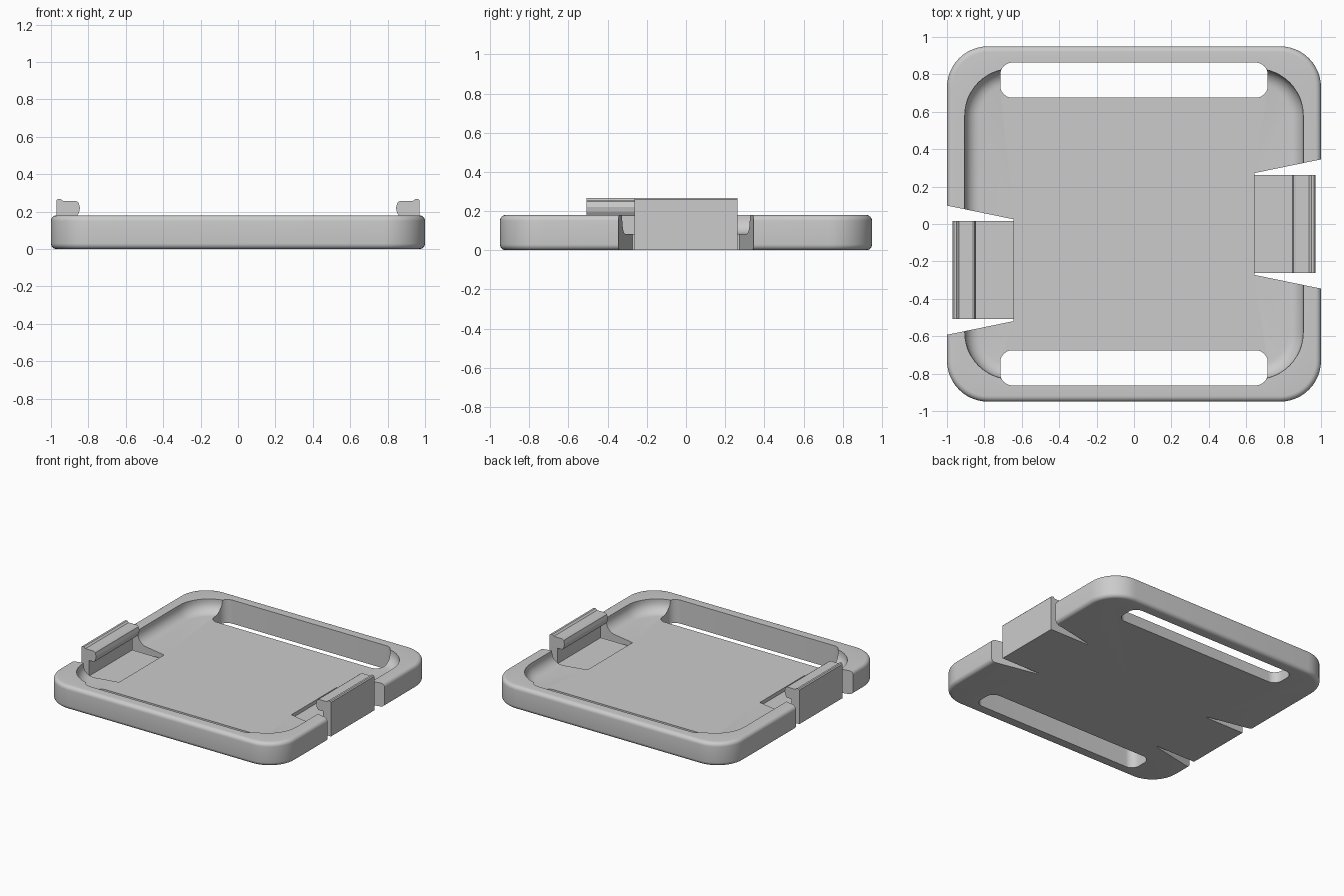
import bpy, bmesh, math

if "Cube" in bpy.data.objects:
    bpy.data.objects.remove(bpy.data.objects["Cube"])

grey = bpy.data.materials.new("light grey")
grey.diffuse_color = (0.6, 0.6, 0.6, 1)
grey.use_nodes = True
grey.node_tree.nodes["Principled BSDF"].inputs["Base Color"].default_value = grey.diffuse_color


def rounded_rect(hx, hy, r, z, cy=0.0, n=12):
    """Counter-clockwise ring of points around a rounded rectangle."""
    pts = []
    for k, (sx, sy) in enumerate([(1, 1), (-1, 1), (-1, -1), (1, -1)]):
        for i in range(n + 1):
            a = math.pi / 2 * (k + i / n)
            pts.append((sx * (hx - r) + r * math.cos(a),
                        cy + sy * (hy - r) + r * math.sin(a), z))
    return pts


def loft(name, rings):
    """Closed solid skinned through a list of rings with capped ends."""
    bm = bmesh.new()
    vs = [[bm.verts.new(p) for p in ring] for ring in rings]
    n = len(vs[0])
    for a, b in zip(vs, vs[1:]):
        for i in range(n):
            j = (i + 1) % n
            bm.faces.new((a[i], a[j], b[j], b[i]))
    bm.faces.new(vs[0][::-1])
    bm.faces.new(vs[-1])
    bmesh.ops.recalc_face_normals(bm, faces=bm.faces[:])
    me = bpy.data.meshes.new(name)
    bm.to_mesh(me)
    bm.free()
    me.materials.append(grey)
    ob = bpy.data.objects.new(name, me)
    bpy.context.collection.objects.link(ob)
    return ob


def activate(ob):
    bpy.ops.object.select_all(action='DESELECT')
    ob.select_set(True)
    bpy.context.view_layer.objects.active = ob


def cut(target, cutter):
    mod = target.modifiers.new("cut", 'BOOLEAN')
    mod.operation, mod.solver, mod.object = 'DIFFERENCE', 'EXACT', cutter
    activate(target)
    bpy.ops.object.modifier_apply(modifier=mod.name)
    bpy.data.objects.remove(cutter)


HEIGHT, FLOOR, EDGE, FILLET = 0.18, 0.083, 0.03, 0.08
HINGE_X, CLIP_HALF = 0.643, 0.262
steps = [math.pi / 2 * i / 6 for i in range(7)]

# Tray: rounded outside edges, rim, then a dished recess
rings = []
for a in steps:
    d = EDGE * (1 - math.sin(a))
    rings.append(rounded_rect(1 - d, 0.95 - d, 0.22 - d, EDGE * (1 - math.cos(a))))
for a in steps:
    d = EDGE * (1 - math.cos(a))
    rings.append(rounded_rect(1 - d, 0.95 - d, 0.22 - d, HEIGHT - EDGE * (1 - math.sin(a))))
rings.append(rounded_rect(0.905, 0.83, 0.25, HEIGHT))
for a in steps:
    d = FILLET * (1 - math.cos(a))
    rings.append(rounded_rect(0.905 - d, 0.83 - d, 0.25 - d, FLOOR + FILLET * (1 - math.sin(a))))
tray = loft("tray", rings)

# Strap slots at the front and back
for s in (-1, 1):
    cut(tray, loft("slot_cutter", [rounded_rect(0.715, 0.094, 0.065, z, s * 0.769)
                                   for z in (-0.1, 0.4)]))

# Clip section: thin tongue, upright wall and inward hook
profile = [(HINGE_X, 0), (0.97, 0), (0.97, 0.26), (0.963, 0.268), (0.948, 0.268),
           (0.935, 0.257), (0.865, 0.257), (0.852, 0.248), (0.845, 0.22),
           (0.85, 0.195), (0.862, 0.175), (0.905, 0.175), (0.905, 0.055), (HINGE_X, 0.055)]

# Flared notch and spring clip on each side
for name, s, cy in (("right_clip", 1, 0.0), ("left_clip", -1, -0.247)):
    wedge = [(HINGE_X, -0.272), (1.1, -0.366), (1.1, 0.366), (HINGE_X, 0.272)]
    cut(tray, loft("notch_cutter", [[(s * x, cy + y, z) for x, y in wedge]
                                    for z in (-0.1, 0.4)]))
    loft(name, [[(s * x, cy + y, z) for x, z in profile]
                for y in (-CLIP_HALF, CLIP_HALF)])

activate(tray)
bpy.ops.object.shade_smooth_by_angle(angle=math.radians(30))
